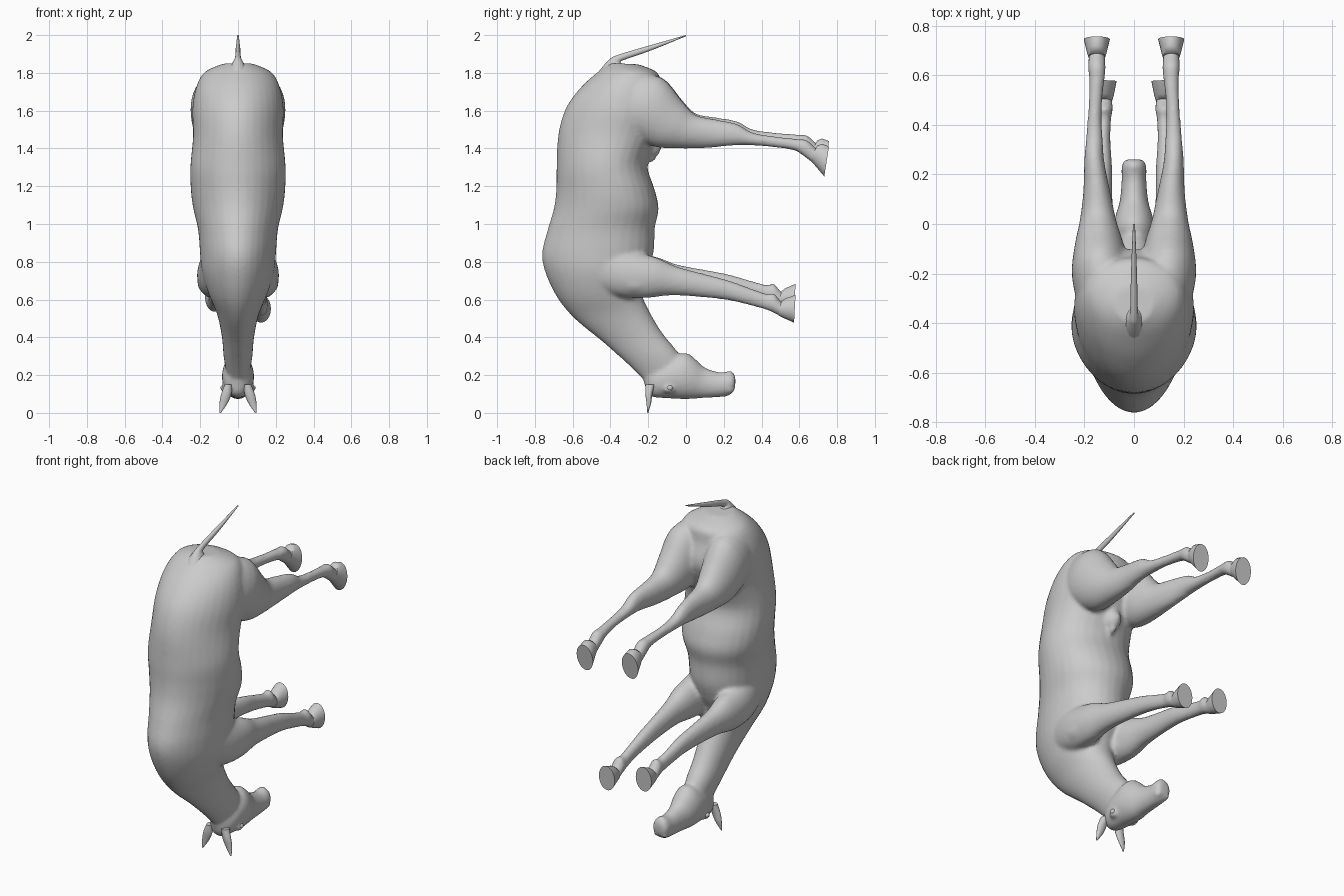
import bpy, bmesh, math
from mathutils import Vector


def spline(secs, steps):
    """Catmull-Rom interpolation through section tuples."""
    out = []
    n = len(secs)
    for i in range(n - 1):
        p = [secs[max(0, min(n - 1, i + k))] for k in (-1, 0, 1, 2)]
        for s in range(steps):
            t = s / steps
            out.append([0.5 * (2 * b + (c - a) * t + (2 * a - 5 * b + 4 * c - d) * t * t
                               + (3 * b - a - 3 * c + d) * t ** 3) for a, b, c, d in zip(*p)])
    out.append(list(secs[-1]))
    return out


def loft(bm, secs, side=1, lift=0.0, egg=0.0, steps=4, seg=32):
    """Closed tube. Section = (yA, zA, yB, zB, x centre, half width); A and B are opposite outline points."""
    rings = []
    for ya, za, yb, zb, xc, w in (spline(secs, steps) if steps > 1 else secs):
        ring = []
        for k in range(seg):
            t = 2 * math.pi * k / seg
            c, s = math.cos(t), math.sin(t)
            y = (ya + yb) / 2 + (yb - ya) / 2 * c
            z = (za + zb) / 2 + (zb - za) / 2 * c + lift * max(0, y + 0.2)
            ring.append(bm.verts.new((side * (xc + w * s * (1 + egg * c)), y, z)))
        rings.append(ring)
    faces = [bm.faces.new(rings[0]), bm.faces.new(rings[-1][::-1])]
    for r, q in zip(rings, rings[1:]):
        for k in range(seg):
            j = (k + 1) % seg
            faces.append(bm.faces.new((r[j], r[k], q[k], q[j])))
    bmesh.ops.recalc_face_normals(bm, faces=faces)


def ball(bm, pos, size):
    res = bmesh.ops.create_uvsphere(bm, u_segments=20, v_segments=12, radius=1)
    for v in res["verts"]:
        v.co = Vector(pos) + Vector(a * b for a, b in zip(v.co, size))


def finish(bm, name, angle=50):
    me = bpy.data.meshes.new(name)
    bm.to_mesh(me)
    bm.free()
    ob = bpy.data.objects.new(name, me)
    bpy.context.collection.objects.link(ob)
    bpy.ops.object.select_all(action='DESELECT')
    ob.select_set(True)
    bpy.context.view_layer.objects.active = ob
    bpy.ops.object.shade_smooth_by_angle(angle=math.radians(angle))
    return ob


# Torso and neck: back outline to belly outline
torso = [(-.40, 1.852, -.25, 1.845, 0, .08), (-.46, 1.81, -.15, 1.80, 0, .175),
         (-.55, 1.73, -.13, 1.72, 0, .22), (-.632, 1.62, -.10, 1.60, 0, .24),
         (-.675, 1.48, -.15, 1.46, 0, .236), (-.685, 1.30, -.205, 1.32, 0, .25),
         (-.687, 1.18, -.165, 1.18, 0, .248), (-.70, 1.08, -.145, 1.08, 0, .235),
         (-.735, .96, -.165, .98, 0, .21), (-.762, .84, -.17, .86, 0, .20),
         (-.74, .73, -.20, .76, 0, .19), (-.675, .60, -.24, .66, 0, .155),
         (-.58, .49, -.20, .55, 0, .11), (-.44, .375, -.13, .43, 0, .085),
         (-.30, .25, -.05, .33, 0, .075), (-.21, .16, 0, .25, 0, .06)]
# Head: forehead outline to jaw outline
head = [(-.225, .17, -.13, .27, 0, .045), (-.19, .09, -.07, .30, 0, .075),
        (-.08, .077, 0, .318, 0, .085), (0, .073, .05, .285, 0, .077),
        (.08, .078, .10, .24, 0, .058), (.17, .083, .18, .215, 0, .05),
        (.23, .093, .24, .222, 0, .05), (.26, .13, .262, .19, 0, .035)]
# Legs: front outline to rear outline
hind = [(-.45, 1.55, -.30, 1.80, .13, .08), (-.30, 1.47, -.13, 1.775, .135, .115),
        (-.17, 1.41, -.02, 1.65, .14, .10), (-.04, 1.40, .05, 1.578, .145, .075),
        (.10, 1.402, .15, 1.555, .15, .055), (.22, 1.413, .27, 1.53, .16, .041),
        (.31, 1.418, .35, 1.485, .16, .035), (.45, 1.408, .46, 1.465, .158, .027),
        (.57, 1.39, .59, 1.45, .15, .031), (.615, 1.365, .64, 1.445, .15, .036),
        (.655, 1.335, .685, 1.405, .15, .034), (.69, 1.31, .715, 1.39, .15, .034)]
fore = [(-.50, .66, -.42, .93, .11, .08), (-.36, .615, -.28, .86, .125, .09),
        (-.22, .608, -.15, .82, .135, .078), (-.08, .622, -.05, .775, .135, .057),
        (.08, .613, .10, .735, .13, .043), (.22, .597, .23, .70, .125, .037),
        (.33, .572, .34, .66, .125, .03), (.42, .547, .43, .63, .122, .03),
        (.455, .533, .465, .635, .122, .036), (.50, .512, .505, .587, .122, .034),
        (.53, .505, .54, .58, .122, .034)]
HIND_LIFT = {1: 0.0, -1: 0.03}
FORE_LIFT = {1: 0.0, -1: 0.075}

# Body skin, all soft parts fused
bm = bmesh.new()
loft(bm, torso, egg=.13)
loft(bm, head, egg=-.05)
for s in (1, -1):
    loft(bm, hind, s, HIND_LIFT[s])
    loft(bm, fore, s, FORE_LIFT[s])
    ball(bm, (s * .068, -.09, .125), (.022, .03, .022))   # brow
    ball(bm, (s * .028, .235, .12), (.018, .022, .018))   # nostril
    ball(bm, (s * .13, -.27, .69), (.085, .12, .075))     # shoulder point
ball(bm, (0, -.19, 1.41), (.05, .06, .06))                # sheath
ball(bm, (0, -.185, 1.36), (.022, .03, .032))
body = finish(bm, "body")
rm = body.modifiers.new("fuse", 'REMESH')
rm.mode = 'VOXEL'
rm.voxel_size = 0.011
rm.use_smooth_shade = True
sm = body.modifiers.new("soften", 'SMOOTH')
sm.factor = 0.5
sm.iterations = 6

# Hooves
hind_hoof = [(.655, 1.34, .695, 1.415, .15, .034), (.67, 1.325, .72, 1.425, .15, .04),
             (.732, 1.252, .757, 1.41, .15, .053)]
fore_hoof = [(.49, .515, .505, .59, .122, .034), (.51, .505, .525, .605, .122, .04),
             (.572, .478, .58, .625, .122, .052)]
for s, label in ((1, "right"), (-1, "left")):
    for part, secs, lift in (("hind", hind_hoof, HIND_LIFT), ("front", fore_hoof, FORE_LIFT)):
        bm = bmesh.new()
        loft(bm, secs, s, lift[s], steps=1)
        finish(bm, f"{part}_hoof_{label}")
    # Ear
    bm = bmesh.new()
    loft(bm, [(-.215, .15, -.165, .15, .05, .02), (-.215, .10, -.178, .10, .062, .027),
              (-.209, .05, -.185, .05, .077, .021), (-.205, 0, -.20, 0, .094, .004)], s, seg=16)
    finish(bm, f"ear_{label}")
    # Eye
    bm = bmesh.new()
    ball(bm, (s * .079, -.085, .132), (.014, .016, .014))
    finish(bm, f"eye_{label}")

# Tail
bm = bmesh.new()
loft(bm, [(-.46, 1.81, -.33, 1.83, 0, .05), (-.415, 1.862, -.34, 1.85, 0, .028),
          (-.37, 1.892, -.335, 1.866, 0, .016), (-.20, 1.943, -.19, 1.917, 0, .012),
          (0, 2.0, 0, 1.994, 0, .004)], seg=16)
finish(bm, "tail")
